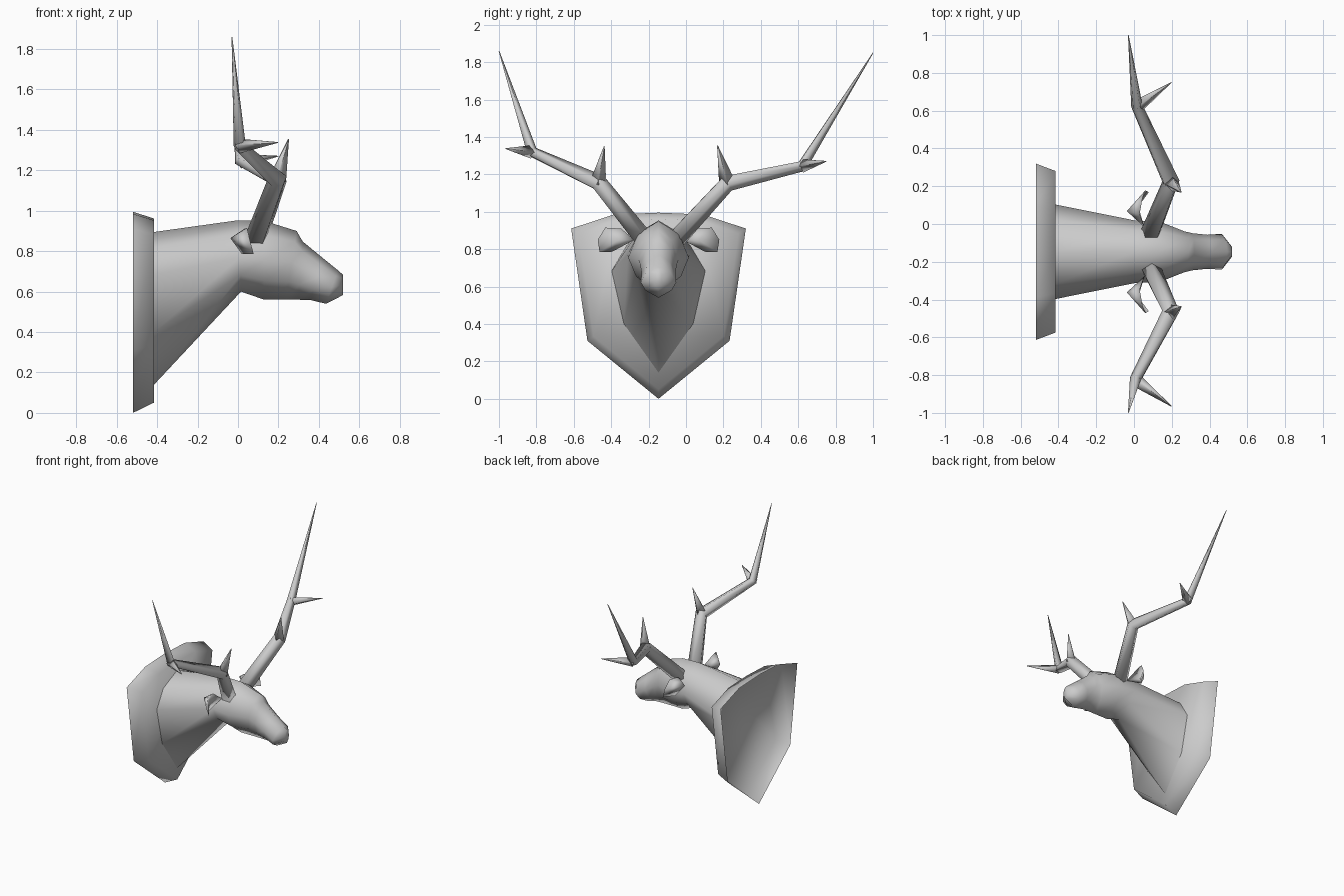
import bpy, bmesh, math
from mathutils import Vector

if "Cube" in bpy.data.objects:
    bpy.data.objects.remove(bpy.data.objects["Cube"])

CY = -0.147  # symmetry plane of plaque, neck and head

grey = bpy.data.materials.new("plain grey")
grey.diffuse_color = (0.6, 0.6, 0.6, 1)
grey.use_nodes = True
grey.node_tree.nodes["Principled BSDF"].inputs["Base Color"].default_value = grey.diffuse_color


def finish(name, bm):
    bmesh.ops.remove_doubles(bm, verts=bm.verts, dist=0.0005)
    bmesh.ops.recalc_face_normals(bm, faces=bm.faces)
    for f in bm.faces:
        f.smooth = True
    me = bpy.data.meshes.new(name)
    bm.to_mesh(me)
    bm.free()
    me.materials.append(grey)
    ob = bpy.data.objects.new(name, me)
    bpy.context.collection.objects.link(ob)
    return ob


def loft(bm, rings, cap_start=False, cap_end=True):
    """Skin a list of closed rings with equal point counts."""
    vs = [[bm.verts.new(p) for p in r] for r in rings]
    n = len(vs[0])
    for a, b in zip(vs, vs[1:]):
        for i in range(n):
            j = (i + 1) % n
            bm.faces.new((a[i], a[j], b[j], b[i]))
    if cap_start:
        bm.faces.new(vs[0][::-1])
    if cap_end:
        bm.faces.new(vs[-1])


def tube(bm, path, radii, sides):
    """Tapered tube along a path of points."""
    pts = [Vector(p) for p in path]
    rings = []
    for i, (p, r) in enumerate(zip(pts, radii)):
        t = Vector()
        if i > 0:
            t += (p - pts[i - 1]).normalized()
        if i < len(pts) - 1:
            t += (pts[i + 1] - p).normalized()
        t.normalize()
        u = t.cross(Vector((1, 0, 0))).normalized()
        v = t.cross(u)
        rings.append([p + r * (math.cos(k * math.tau / sides) * u +
                               math.sin(k * math.tau / sides) * v)
                      for k in range(sides)])
    loft(bm, rings, True, True)


# wall plaque: shield outline, bevelled towards the front, open at the back
half = [(0, 0.995), (0.24, 0.985), (0.467, 0.91), (0.38, 0.31), (0, 0)]
outline = half + [(-w, z) for w, z in half[-2:0:-1]]
bm = bmesh.new()
loft(bm, [[(x, CY + w * s, 0.6 + (z - 0.6) * s) for w, z in outline]
          for x, s in ((-0.52, 1), (-0.415, 0.915))])
finish("wall_plaque", bm)


# neck and head: eight-sided sections (top x, top z, bottom x, bottom z, half width, widest at)
sections = [
    (-0.415, 0.895, -0.415, 0.140, 0.250, 0.28),
    (0.000, 0.953, 0.015, 0.600, 0.165, 0.52),
    (0.130, 0.950, 0.130, 0.560, 0.162, 0.50),
    (0.290, 0.900, 0.240, 0.560, 0.108, 0.45),
    (0.320, 0.848, 0.300, 0.560, 0.098, 0.45),
    (0.415, 0.770, 0.360, 0.558, 0.090, 0.48),
    (0.495, 0.705, 0.435, 0.540, 0.095, 0.50),
    (0.520, 0.683, 0.520, 0.583, 0.025, 0.50),
]
rings = []
for xt, zt, xb, zb, w, m in sections:
    prof = [(0, 0), (0.68, m * 0.36), (1, m), (0.74, m + (1 - m) * 0.52), (0, 1)]
    prof += [(-a, t) for a, t in prof[-2:0:-1]]
    rings.append([(xt + (xb - xt) * t, CY + a * w, zt + (zb - zt) * t) for a, t in prof])
bm = bmesh.new()
loft(bm, rings)
finish("neck_and_head", bm)


# ears: folded cup with a back ridge, mirrored
rim = [(0.055, 0.13, 0.85), (0.03, 0.20, 0.91), (0.045, 0.285, 0.915),
       (0.06, 0.325, 0.85), (0.078, 0.315, 0.785), (0.02, 0.25, 0.785)]
back, inner = (-0.038, 0.215, 0.865), (0.005, 0.215, 0.85)
for side, label in ((-1, "left"), (1, "right")):
    bm = bmesh.new()
    place = lambda p: bm.verts.new((p[0], CY + side * p[1], p[2]))
    r = [place(p) for p in rim]
    for centre in (place(back), place(inner)):
        for i in range(len(r)):
            bm.faces.new((r[i], r[(i + 1) % len(r)], centre))
    finish("ear_" + label, bm)


# antlers: kinked tapering beam with two spikes each
antlers = {
    "left": dict(beam=[(0.08, -0.22, 0.84), (0.195, -0.47, 1.155),
                       (0.008, -0.825, 1.32), (-0.03, -1.0, 1.86)],
                 spikes=[(0.25, -0.437, 1.35), (0.198, -0.965, 1.338)]),
    "right": dict(beam=[(0.08, -0.07, 0.84), (0.195, 0.22, 1.155),
                        (0.015, 0.62, 1.245), (-0.03, 1.0, 1.85)],
                  spikes=[(0.25, 0.168, 1.355), (0.198, 0.75, 1.27)]),
}
for label, a in antlers.items():
    bm = bmesh.new()
    tube(bm, a["beam"], (0.055, 0.048, 0.032, 0.002), 5)
    finish("antler_" + label, bm)
    for i, (tip, r) in enumerate(zip(a["spikes"], (0.044, 0.036))):
        bm = bmesh.new()
        tube(bm, [a["beam"][i + 1], tip], (r, 0.002), 4)
        finish(f"antler_spike_{label}_{i + 1}", bm)
